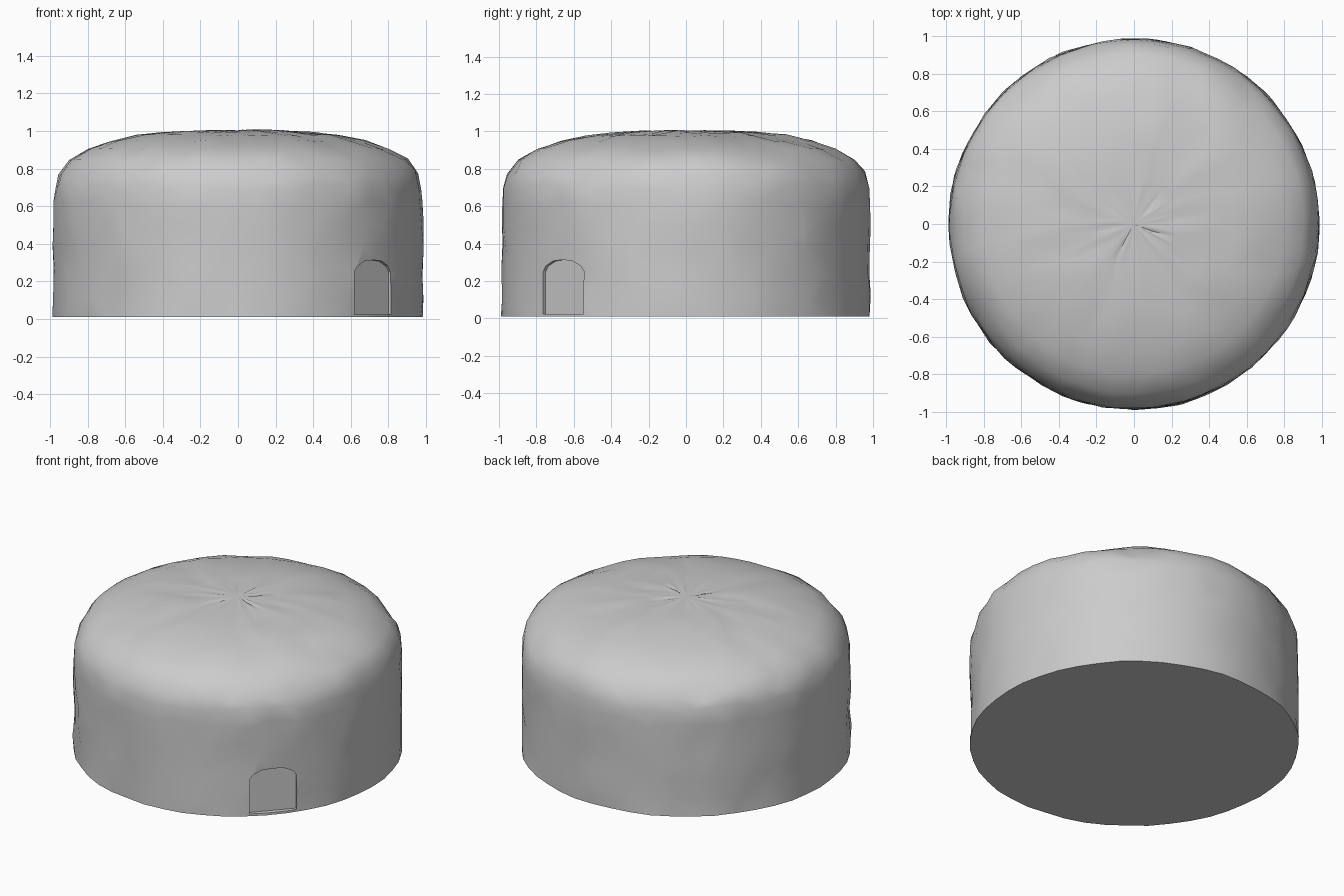
import bpy, bmesh, math, random
from mathutils import Matrix, Vector, noise

if "Cube" in bpy.data.objects:
    bpy.data.objects.remove(bpy.data.objects["Cube"])

random.seed(4)
SEG = 48

def make_object(name, bm):
    bmesh.ops.recalc_face_normals(bm, faces=bm.faces)
    mesh = bpy.data.meshes.new(name)
    bm.to_mesh(mesh)
    bm.free()
    ob = bpy.data.objects.new(name, mesh)
    bpy.context.collection.objects.link(ob)
    return ob

# Hut shell: revolved profile (radius, height) with hand-plastered lumps
profile = [(.985, .01), (.984, .12), (.983, .25), (.984, .38), (.984, .5),
           (.984, .61), (.978, .7), (.958, .77), (.9, .846), (.8, .905),
           (.68, .947), (.54, .975), (.4, .992), (.24, 1.0), (.1, 1.002)]
bm = bmesh.new()
rings = []
for i, (r, z) in enumerate(profile):
    ring = []
    for k in range(SEG):
        edge_shift = random.uniform(-.3, .3) if i else 0
        a = math.tau * (k + edge_shift + .5 * (i % 2)) / SEG
        p = Vector((r * math.cos(a), r * math.sin(a), z))
        lump = .010 * noise.noise(p * 5) + random.uniform(-.004, .004)
        n = Vector((p.x, p.y, 0)).normalized() if z < .7 else Vector((p.x * .5, p.y * .5, .8)).normalized()
        p += n * lump
        if 0 < i < 8:
            p.z += random.uniform(-.025, .025)
        ring.append(bm.verts.new(p))
    rings.append(ring)
for i, (a, b) in enumerate(zip(rings, rings[1:])):
    for k in range(SEG):
        j = (k + 1) % SEG
        if i % 2 == 0:
            bm.faces.new((a[k], a[j], b[k]))
            bm.faces.new((a[j], b[j], b[k]))
        else:
            bm.faces.new((a[k], a[j], b[j]))
            bm.faces.new((a[k], b[j], b[k]))
top = bm.verts.new((0, 0, 1.003))
for k in range(SEG):
    bm.faces.new((rings[-1][k], rings[-1][(k + 1) % SEG], top))
bm.faces.new(rings[0])
hut = make_object("hut_shell", bm)

# Arched doorway cutter: outline (across, height) pushed out through the wall
arch = [(-.145, .025), (.145, .025), (.145, .25), (.125, .28), (.07, .307),
        (0, .314), (-.07, .307), (-.125, .28), (-.145, .25)]
bm = bmesh.new()
face = bm.faces.new([bm.verts.new((.953, y, z)) for y, z in arch])
ext = bmesh.ops.extrude_face_region(bm, geom=[face])
bmesh.ops.translate(bm, vec=(.2, 0, 0),
                    verts=[v for v in ext["geom"] if isinstance(v, bmesh.types.BMVert)])
bm.transform(Matrix.Rotation(math.radians(-42.5), 4, 'Z'))
cutter = make_object("doorway_cutter", bm)
cutter.hide_render = True
cutter.hide_viewport = True

# Recess the doorway, then shade smooth
bpy.context.view_layer.objects.active = hut
hut.select_set(True)
bpy.ops.object.shade_smooth_by_angle(angle=math.radians(35))
cut = hut.modifiers.new("doorway", 'BOOLEAN')
cut.operation = 'DIFFERENCE'
cut.solver = 'EXACT'
cut.object = cutter
bpy.ops.object.modifier_apply(modifier=cut.name)
bpy.data.objects.remove(cutter)
bpy.ops.object.shade_smooth_by_angle(angle=math.radians(35))
